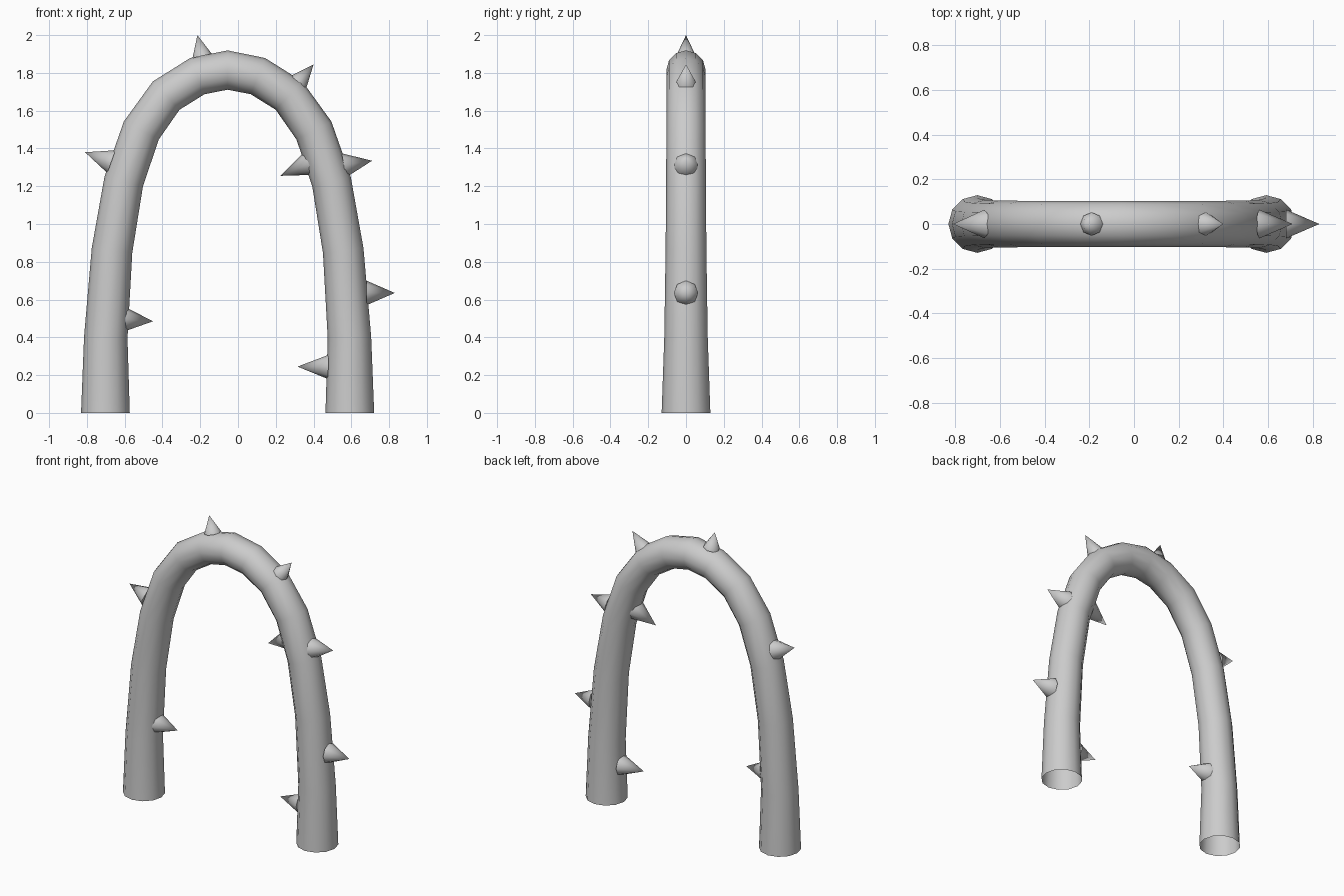
import bpy, bmesh, math
from mathutils import Vector

cube = bpy.data.objects.get("Cube")
if cube:
    bpy.data.objects.remove(cube, do_unlink=True)

# One plain grey material
grey = bpy.data.materials.new("plain grey")
grey.use_nodes = True
colour = (0.6, 0.6, 0.6, 1)
grey.diffuse_color = colour
grey.node_tree.nodes["Principled BSDF"].inputs["Base Color"].default_value = colour


def make_object(name, bm):
    """Turn a bmesh into a smooth shaded object."""
    bmesh.ops.recalc_face_normals(bm, faces=bm.faces)
    for face in bm.faces:
        face.smooth = True
    mesh = bpy.data.meshes.new(name)
    bm.to_mesh(mesh)
    bm.free()
    mesh.materials.append(grey)
    obj = bpy.data.objects.new(name, mesh)
    bpy.context.collection.objects.link(obj)
    return obj


# Arch stem: tapered tube, half path as (offset from middle, height, radius)
MIDDLE = -0.055
SIDES = 12
half = [(0.647, 0, 0.129), (0.645, 0.40, 0.115), (0.612, 0.86, 0.108),
        (0.55, 1.225, 0.105), (0.457, 1.495, 0.104), (0.325, 1.68, 0.103),
        (0.16, 1.783, 0.103)]
path = half + [(0, 1.815, 0.104)] + [(-x, z, r) for x, z, r in reversed(half)]
points = [Vector((MIDDLE + x, 0, z)) for x, z, r in path]

bm = bmesh.new()
rings = []
last = len(points) - 1
for i, (p, (_, _, r)) in enumerate(zip(points, path)):
    if i in (0, last):
        tangent = Vector((0, 0, 1 if i == 0 else -1))
    else:
        tangent = ((points[i + 1] - p).normalized() + (p - points[i - 1]).normalized()).normalized()
    side = Vector((0, 1, 0))
    out = side.cross(tangent)
    rings.append([bm.verts.new(p + r * (math.cos(a) * out + math.sin(a) * side))
                  for a in (math.tau * k / SIDES for k in range(SIDES))])
for a, b in zip(rings, rings[1:]):
    for k in range(SIDES):
        n = (k + 1) % SIDES
        bm.faces.new((a[k], a[n], b[n], b[k]))
make_object("arch_stem", bm)

# Thorns: eight sided cones, as base x, base z, tip x, tip z, radius
thorns = {
    "top_thorn": (-0.19, 1.89, -0.215, 2.0, 0.052),
    "upper_left_thorn": (0.32, 1.75, 0.40, 1.845, 0.053),
    "outer_left_thorn": (0.56, 1.31, 0.71, 1.335, 0.065),
    "inner_left_thorn": (0.375, 1.32, 0.225, 1.255, 0.065),
    "middle_left_thorn": (0.68, 0.635, 0.83, 0.635, 0.065),
    "lower_left_thorn": (0.478, 0.243, 0.315, 0.245, 0.064),
    "lower_right_thorn": (-0.598, 0.495, -0.45, 0.485, 0.064),
    "outer_right_thorn": (-0.67, 1.33, -0.81, 1.38, 0.064),
}
for name, (bx, bz, tx, tz, radius) in thorns.items():
    base, tip = Vector((bx, 0, bz)), Vector((tx, 0, tz))
    axis = tip - base
    bm = bmesh.new()
    bmesh.ops.create_cone(bm, cap_ends=True, segments=8, radius1=radius, radius2=0,
                          depth=axis.length)
    bmesh.ops.remove_doubles(bm, verts=bm.verts, dist=0.0001)
    obj = make_object(name, bm)
    obj.location = (base + tip) / 2
    obj.rotation_mode = 'QUATERNION'
    obj.rotation_quaternion = axis.to_track_quat('Z', 'Y')
    # Keep the base rim crisp
    obj.data.set_sharp_from_angle(angle=math.radians(60))
